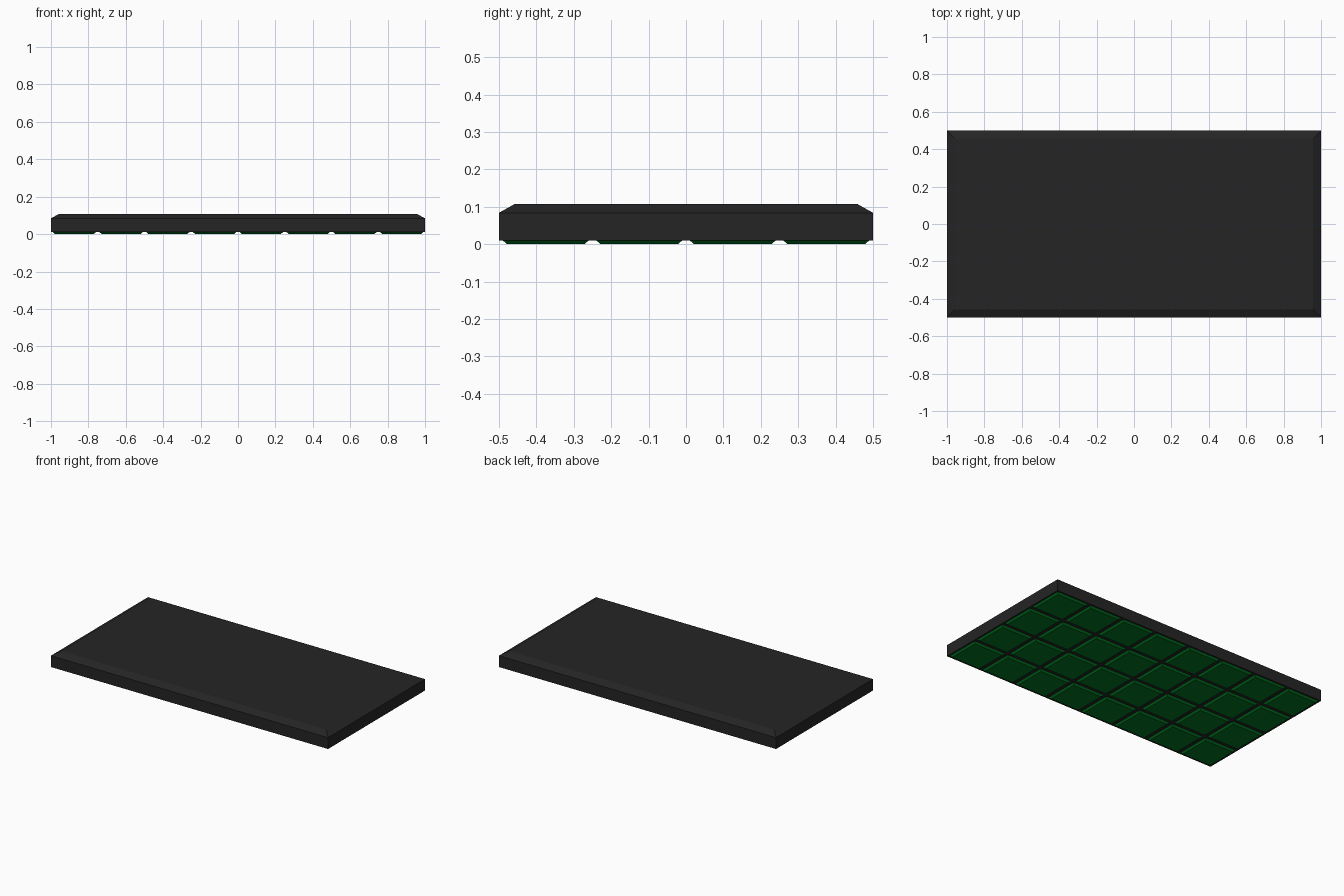
import bpy, bmesh

if "Cube" in bpy.data.objects:
    bpy.data.objects.remove(bpy.data.objects["Cube"])


def material(name, color):
    mat = bpy.data.materials.new(name)
    mat.diffuse_color = color
    mat.use_nodes = True
    mat.node_tree.nodes["Principled BSDF"].inputs["Base Color"].default_value = mat.diffuse_color
    return mat


def stacked_block(name, levels, mat):
    """Closed block lofted through rectangles (half_x, half_y, z), bottom to top."""
    bm = bmesh.new()
    rings = [[bm.verts.new((sx * hx, sy * hy, z))
              for sx, sy in ((-1, -1), (1, -1), (1, 1), (-1, 1))]
             for hx, hy, z in levels]
    for low, high in zip(rings, rings[1:]):
        for i in range(4):
            j = (i + 1) % 4
            bm.faces.new((low[i], low[j], high[j], high[i]))
    bm.faces.new(rings[0][::-1])
    bm.faces.new(rings[-1])
    mesh = bpy.data.meshes.new(name)
    bm.to_mesh(mesh)
    bm.free()
    mesh.materials.append(mat)
    obj = bpy.data.objects.new(name, mesh)
    bpy.context.collection.objects.link(obj)
    return obj


black = material("black_frame", (0.018, 0.018, 0.018, 1))
green = material("green_cells", (0.0, 0.17, 0.015, 1))

# Slab with a chamfered top rim
stacked_block("slab", [(1, 0.5, 0.01), (1, 0.5, 0.084), (0.957, 0.457, 0.108)], black)

# Bevelled tiles on the underside, repeated 8 x 4
tiles = stacked_block("underside_tiles", [(0.103, 0.103, 0.0), (0.115, 0.115, 0.01)], green)
tiles.location = (-0.875, -0.375, 0)
for axis, count in ((0, 8), (1, 4)):
    array = tiles.modifiers.new("repeat", 'ARRAY')
    array.count = count
    array.use_relative_offset = False
    array.use_constant_offset = True
    offset = [0, 0, 0]
    offset[axis] = 0.25
    array.constant_offset_displace = offset
